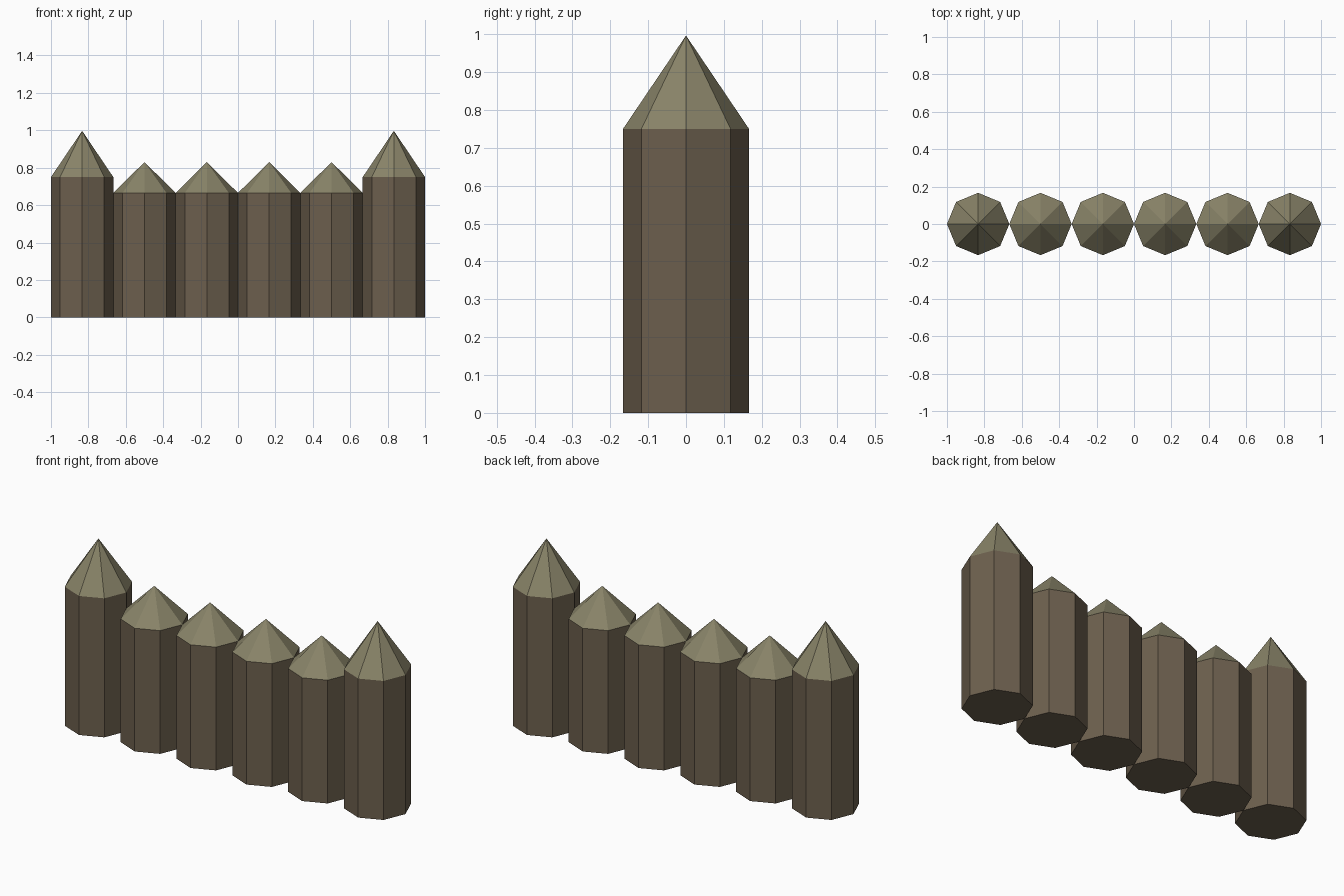
import bpy
import bmesh
from math import cos, sin, tau

if "Cube" in bpy.data.objects:
    bpy.data.objects.remove(bpy.data.objects["Cube"])

SIDES = 8
RADIUS = 1 / 6


def make_material(name, color):
    mat = bpy.data.materials.new(name)
    mat.diffuse_color = (*color, 1)
    mat.use_nodes = True
    mat.node_tree.nodes["Principled BSDF"].inputs["Base Color"].default_value = mat.diffuse_color
    return mat


bark = make_material("bark", (0.15, 0.115, 0.075))
cut_wood = make_material("cut_wood", (0.25, 0.23, 0.14))


def stake(name, x, shoulder, tip):
    """Octagonal post with a sharpened point, as one closed mesh."""
    bm = bmesh.new()
    rings = [[bm.verts.new((RADIUS * cos(tau * i / SIDES),
                            RADIUS * sin(tau * i / SIDES), z))
              for i in range(SIDES)] for z in (0, shoulder)]
    low, high = rings
    apex = bm.verts.new((0, 0, tip))
    bm.faces.new(low[::-1])
    for i in range(SIDES):
        j = (i + 1) % SIDES
        bm.faces.new((low[i], low[j], high[j], high[i]))
        bm.faces.new((high[i], high[j], apex)).material_index = 1
    mesh = bpy.data.meshes.new(name)
    bm.to_mesh(mesh)
    bm.free()
    mesh.materials.append(bark)
    mesh.materials.append(cut_wood)
    obj = bpy.data.objects.new(name, mesh)
    obj.location.x = x
    bpy.context.collection.objects.link(obj)


# Row of six touching stakes, the two end ones taller
for n in range(6):
    x = (n - 2.5) * 2 * RADIUS
    if n in (0, 5):
        stake(f"end_stake_{n + 1}", x, 0.75, 0.997)
    else:
        stake(f"short_stake_{n + 1}", x, 0.665, 0.83)
